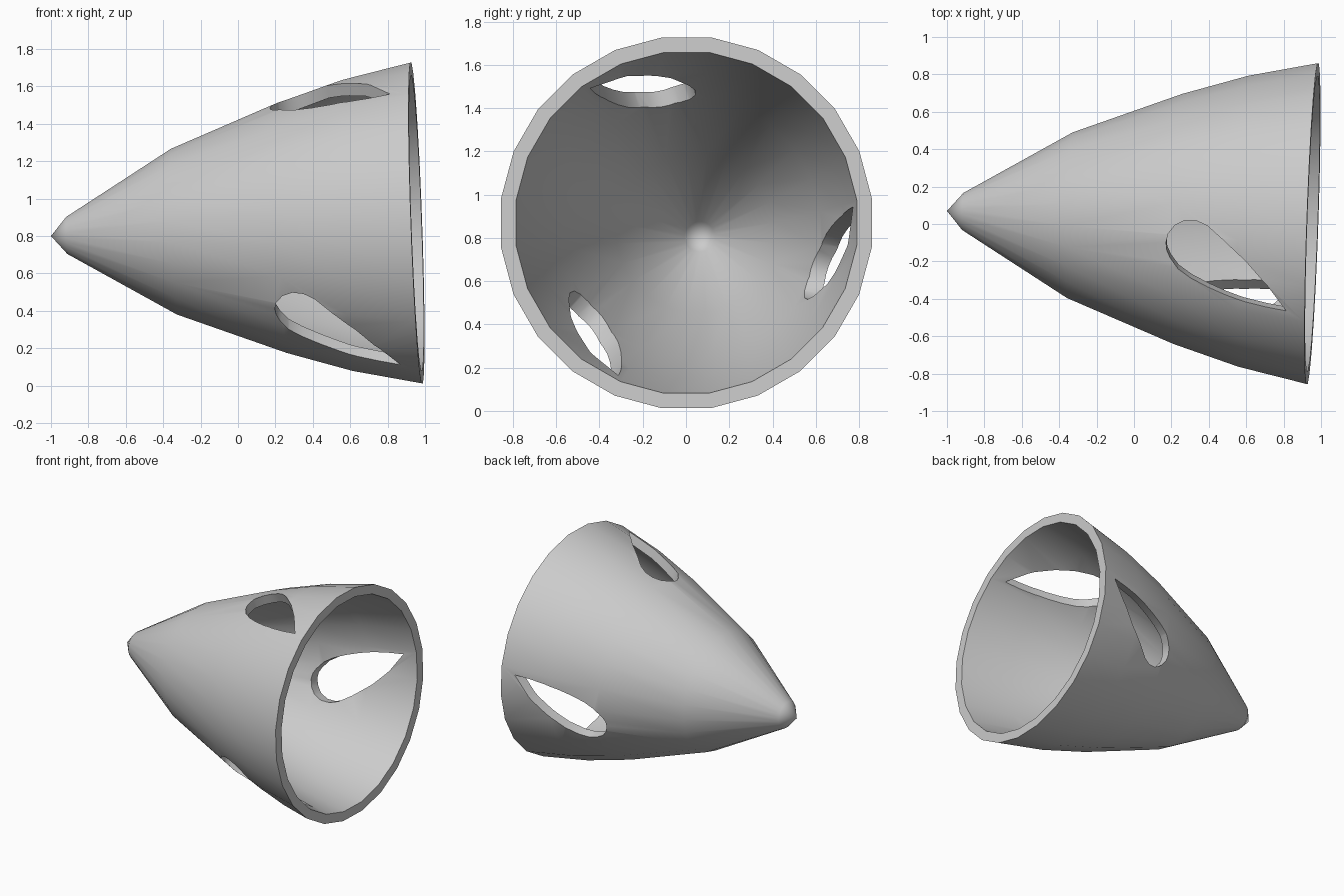
import bpy, bmesh, math
from mathutils import Vector, Matrix

if "Cube" in bpy.data.objects:
    bpy.data.objects.remove(bpy.data.objects["Cube"], do_unlink=True)

SIDES = 24
TIP = Vector((-1.0, 0.07, 0.80))
RIM_CENTRE = Vector((0.955, 0.002, 0.87))

# Frame with local x along the slightly tilted cone axis
axis = (RIM_CENTRE - TIP).normalized()
side = Vector((0, 0, 1)).cross(axis).normalized()
up = axis.cross(side)
frame = Matrix.Translation(TIP) @ Matrix((axis, side, up)).transposed().to_4x4()

grey = bpy.data.materials.new("plain grey")
grey.use_nodes = True
grey.diffuse_color = (0.6, 0.6, 0.6, 1)
grey.node_tree.nodes["Principled BSDF"].inputs["Base Color"].default_value = (0.6, 0.6, 0.6, 1)


def add_object(name, bm):
    bmesh.ops.recalc_face_normals(bm, faces=bm.faces[:])
    mesh = bpy.data.meshes.new(name)
    bm.to_mesh(mesh)
    bm.free()
    mesh.materials.append(grey)
    obj = bpy.data.objects.new(name, mesh)
    obj.matrix_world = frame
    bpy.context.collection.objects.link(obj)
    return obj


# Hollow cone: outer wall, flat rim, inner wall, as (distance along axis, radius)
profile = [(0, 0), (0.085, 0.10), (0.66, 0.447), (1.24, 0.675), (1.59, 0.785), (1.957, 0.865),
           (1.957, 0.795), (1.59, 0.715), (1.24, 0.60), (0.66, 0.37), (0.18, 0.07), (0.12, 0)]
bm = bmesh.new()
start = Matrix.Rotation(math.pi / SIDES, 3, 'X')
verts = [bm.verts.new(start @ Vector((s, 0, r))) for s, r in profile]
edges = [bm.edges.new(pair) for pair in zip(verts, verts[1:])]
bmesh.ops.spin(bm, geom=verts + edges, cent=(0, 0, 0), axis=(1, 0, 0),
               angle=math.tau, steps=SIDES, use_duplicate=False)
bmesh.ops.remove_doubles(bm, verts=bm.verts[:], dist=0.0005)
cone = add_object("hollow_cone", bm)

# Teardrop outline of one opening: (distance along axis, sideways)
teardrop = [(1.20, 0.076), (1.21, 0.125), (1.245, 0.175), (1.30, 0.207), (1.36, 0.213),
            (1.42, 0.195), (1.50, 0.14), (1.63, 0.035), (1.75, -0.09), (1.857, -0.234),
            (1.74, -0.222), (1.63, -0.204), (1.53, -0.178), (1.43, -0.144), (1.34, -0.105),
            (1.27, -0.06), (1.225, -0.005), (1.205, 0.035)]

# Three cutters evenly spaced around the axis
bm = bmesh.new()
for turn in (18, 138, 258):
    spin = Matrix.Rotation(math.radians(turn), 3, 'X')
    rings = [[bm.verts.new(spin @ Vector((s, v, h))) for s, v in teardrop] for h in (0.42, 1.1)]
    bm.faces.new(rings[0])
    bm.faces.new(rings[1])
    for i in range(len(teardrop)):
        bm.faces.new((rings[0][i - 1], rings[0][i], rings[1][i], rings[1][i - 1]))
cutter = add_object("opening_cutter", bm)

# Cut the openings and keep the result as plain mesh
cut = cone.modifiers.new("openings", 'BOOLEAN')
cut.operation = 'DIFFERENCE'
cut.solver = 'EXACT'
cut.object = cutter
bpy.context.view_layer.update()
graph = bpy.context.evaluated_depsgraph_get()
cut_mesh = bpy.data.meshes.new_from_object(cone.evaluated_get(graph))
cone.modifiers.clear()
cone.data = cut_mesh
bpy.data.objects.remove(cutter, do_unlink=True)

# Smooth walls with crisp rim and opening edges
bpy.ops.object.select_all(action='DESELECT')
cone.select_set(True)
bpy.context.view_layer.objects.active = cone
bpy.ops.object.shade_smooth_by_angle(angle=math.radians(40))
